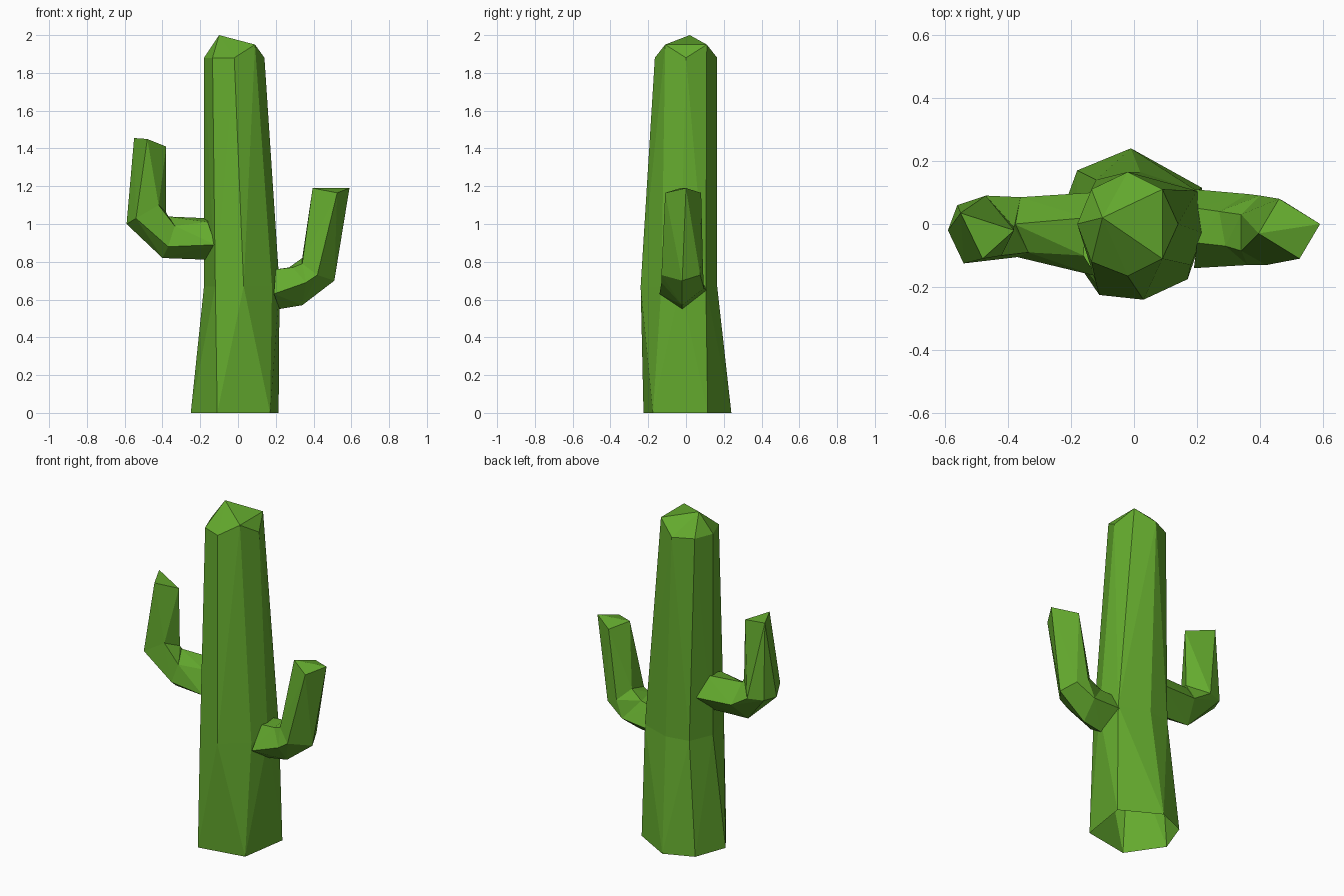
import bpy, bmesh

if "Cube" in bpy.data.objects:
    bpy.data.objects.remove(bpy.data.objects["Cube"])

green = bpy.data.materials.new("cactus green")
green.diffuse_color = (0.127, 0.402, 0.027, 1)
green.use_nodes = True
green.node_tree.nodes["Principled BSDF"].inputs["Base Color"].default_value = green.diffuse_color


def loft(name, rings, open_start=True):
    """Faceted limb: convex hull between each pair of rings, shared caps removed."""
    bm = bmesh.new()
    for i in range(len(rings) - 1):
        a = [bm.verts.new(p) for p in rings[i]]
        b = [bm.verts.new(p) for p in rings[i + 1]]
        res = bmesh.ops.convex_hull(bm, input=a + b)
        faces = {f for v in a + b if v.is_valid for f in v.link_faces}
        drop = []
        for f in faces:
            in_a = all(v in a for v in f.verts)
            in_b = all(v in b for v in f.verts)
            if (in_a and (i > 0 or open_start)) or (in_b and i < len(rings) - 2):
                drop.append(f)
        bmesh.ops.delete(bm, geom=drop, context='FACES')
    bmesh.ops.delete(bm, geom=[v for v in bm.verts if not v.link_faces], context='VERTS')
    bmesh.ops.dissolve_limit(bm, angle_limit=0.01, verts=bm.verts[:], edges=bm.edges[:])
    me = bpy.data.meshes.new(name)
    bm.to_mesh(me)
    bm.free()
    me.materials.append(green)
    ob = bpy.data.objects.new(name, me)
    bpy.context.collection.objects.link(ob)


def at(z, pts):
    return [(x, y, z) for x, y in pts]


# trunk: open base, waist ring, faceted crown
base = at(0, [(-.11, -.225), (.17, -.175), (.215, .115), (-.01, .24), (-.18, .17), (-.25, -.02)])
waist = at(.67, [(-.12, -.19), (.03, -.24), (.18, -.13), (.22, -.03), (.20, .105),
                 (.02, .165), (-.12, .14), (-.18, 0)])
crown = at(1.88, [(-.18, 0), (-.135, -.12), (-.02, -.165), (.14, 0), (-.02, .165), (-.135, .11)])
crown += [(.09, -.11, 1.95), (.09, .11, 1.95), (-.10, .02, 2.0)]
loft("trunk", [base, waist, crown])

# left arm: root, bend, elbow, tip
loft("left_arm", [
    [(-.12, -.165, .89), (-.14, -.02, .81), (-.16, -.10, 1.01), (-.15, .02, 1.03), (-.13, .10, .92)],
    [(-.40, -.02, .82), (-.37, -.105, .88), (-.335, -.09, .99), (-.38, .0, 1.04), (-.36, .085, .93)],
    [(-.59, -.02, 1.0), (-.54, -.125, 1.03), (-.42, -.10, 1.10), (-.38, -.01, 1.06),
     (-.47, .09, 1.0), (-.56, .06, 1.0)],
    [(-.55, .035, 1.455), (-.48, -.11, 1.45), (-.38, -.02, 1.41)],
])

# right arm: root, bend, elbow, tip
loft("right_arm", [
    [(.22, -.02, .55), (.19, -.14, .63), (.20, -.06, .76), (.20, .05, .76), (.19, .11, .65)],
    [(.34, -.02, .57), (.36, -.13, .69), (.29, -.07, .77), (.27, .04, .77), (.36, .095, .66)],
    [(.51, -.02, .70), (.42, -.13, .73), (.34, -.085, .79), (.34, .03, .82), (.40, .09, .76),
     (.47, .075, .73)],
    [(.59, 0, 1.19), (.525, -.11, 1.165), (.395, -.03, 1.19), (.46, .08, 1.165)],
])
